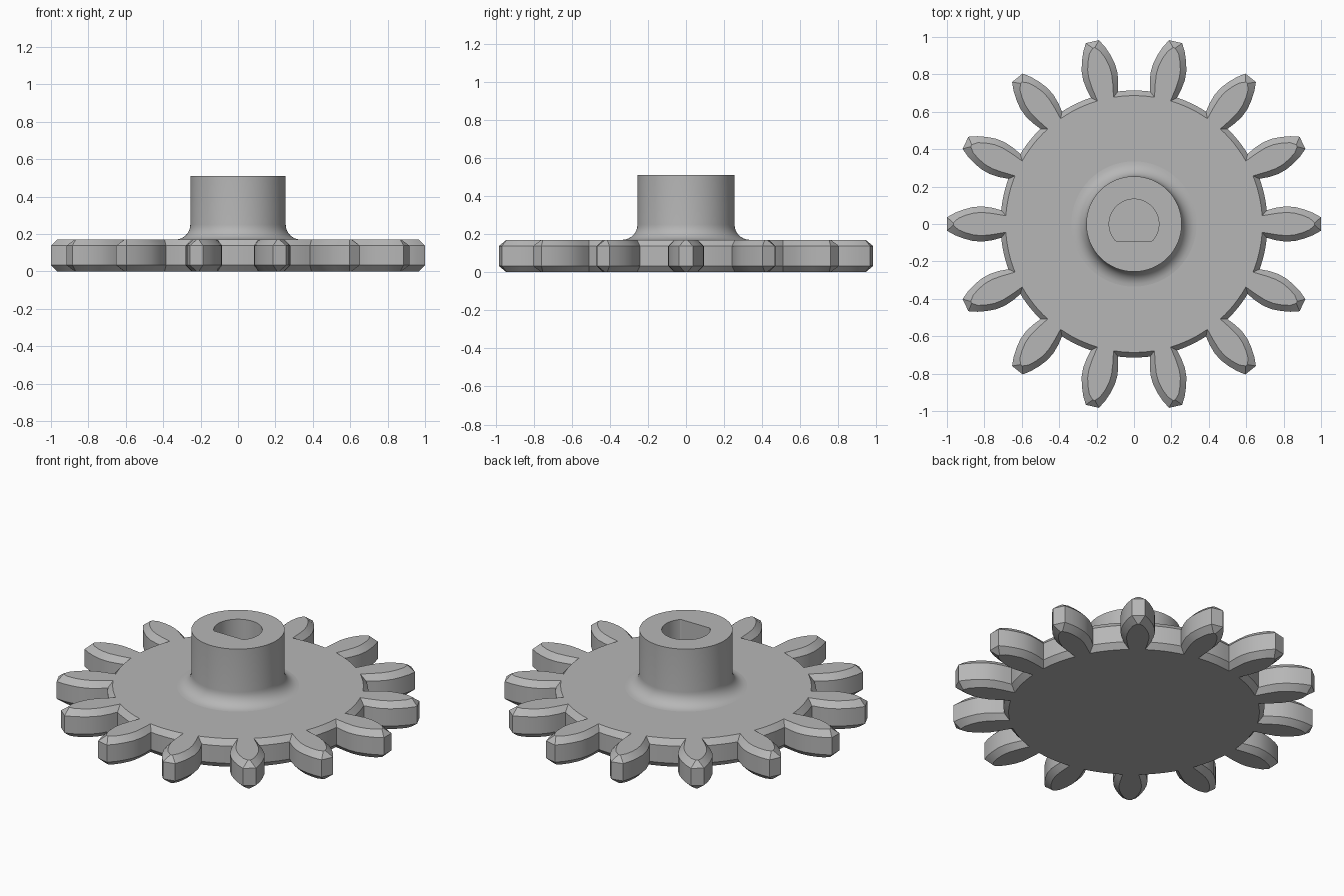
import bpy, bmesh
from math import pi, sin, cos, atan2, hypot, radians

if "Cube" in bpy.data.objects:
    bpy.data.objects.remove(bpy.data.objects["Cube"], do_unlink=True)

TEETH = 14
SEGMENTS = 96

grey = bpy.data.materials.new("plain grey")
grey.use_nodes = True
colour = (0.47, 0.47, 0.47, 1)
grey.diffuse_color = colour
grey.node_tree.nodes["Principled BSDF"].inputs["Base Color"].default_value = colour


def loft(name, rings, cap_ends):
    """Join equal-length rings of points with quads, optionally capping both ends."""
    bm = bmesh.new()
    loops = [[bm.verts.new(p) for p in ring] for ring in rings]
    count = len(loops[0])
    for low, high in zip(loops, loops[1:]):
        for i in range(count):
            j = (i + 1) % count
            bm.faces.new((low[i], low[j], high[j], high[i]))
    if cap_ends:
        bm.faces.new(loops[0][::-1])
        bm.faces.new(loops[-1])
    mesh = bpy.data.meshes.new(name)
    bm.to_mesh(mesh)
    bm.free()
    mesh.materials.append(grey)
    obj = bpy.data.objects.new(name, mesh)
    bpy.context.collection.objects.link(obj)
    bpy.ops.object.select_all(action="DESELECT")
    obj.select_set(True)
    bpy.context.view_layer.objects.active = obj
    bpy.ops.object.shade_smooth_by_angle(angle=radians(25))
    return obj


def gear_ring(flank, z):
    """Closed gear outline; flank lists (radial, half width) from root to tip."""
    side = [(hypot(x, w), atan2(w, x)) for x, w in flank]
    root_r, root_a = side[0]
    step = 2 * pi / TEETH
    polar = []
    for t in range(TEETH):
        mid = t * step
        polar += [(r, mid - a) for r, a in side]
        polar += [(r, mid + a) for r, a in reversed(side)]
        gap = step - 2 * root_a
        polar += [(root_r, mid + root_a + gap * k / 6) for k in range(1, 6)]
    return [(r * cos(a), r * sin(a), z) for r, a in polar]


# toothed wheel with bevelled top and bottom rims
outer = [(0.71, 0.074), (0.76, 0.087), (0.81, 0.094), (0.86, 0.091),
         (0.91, 0.078), (0.957, 0.060), (1.0, 0.036)]
inner = [(0.685, 0.044), (0.755, 0.056), (0.81, 0.062), (0.855, 0.059),
         (0.90, 0.047), (0.94, 0.030), (0.966, 0.006)]
loft("gear_wheel", [gear_ring(inner, 0), gear_ring(outer, 0.033),
                    gear_ring(outer, 0.137), gear_ring(inner, 0.17)], True)


# hub with a flared foot and a D-shaped shaft hole
def hub_ring(radius, z, flat=-1):
    angles = [2 * pi * i / SEGMENTS for i in range(SEGMENTS)]
    return [(radius * cos(a), max(radius * sin(a), flat), z) for a in angles]


foot = [(0.335 - 0.08 * sin(a), 0.25 - 0.08 * cos(a))
        for a in (pi / 2 * k / 8 for k in range(9))]
rings = [hub_ring(r, z) for r, z in foot]
rings += [hub_ring(0.255, 0.51), hub_ring(0.133, 0.51, -0.09), hub_ring(0.133, 0.17, -0.09)]
loft("hub", rings, False)
